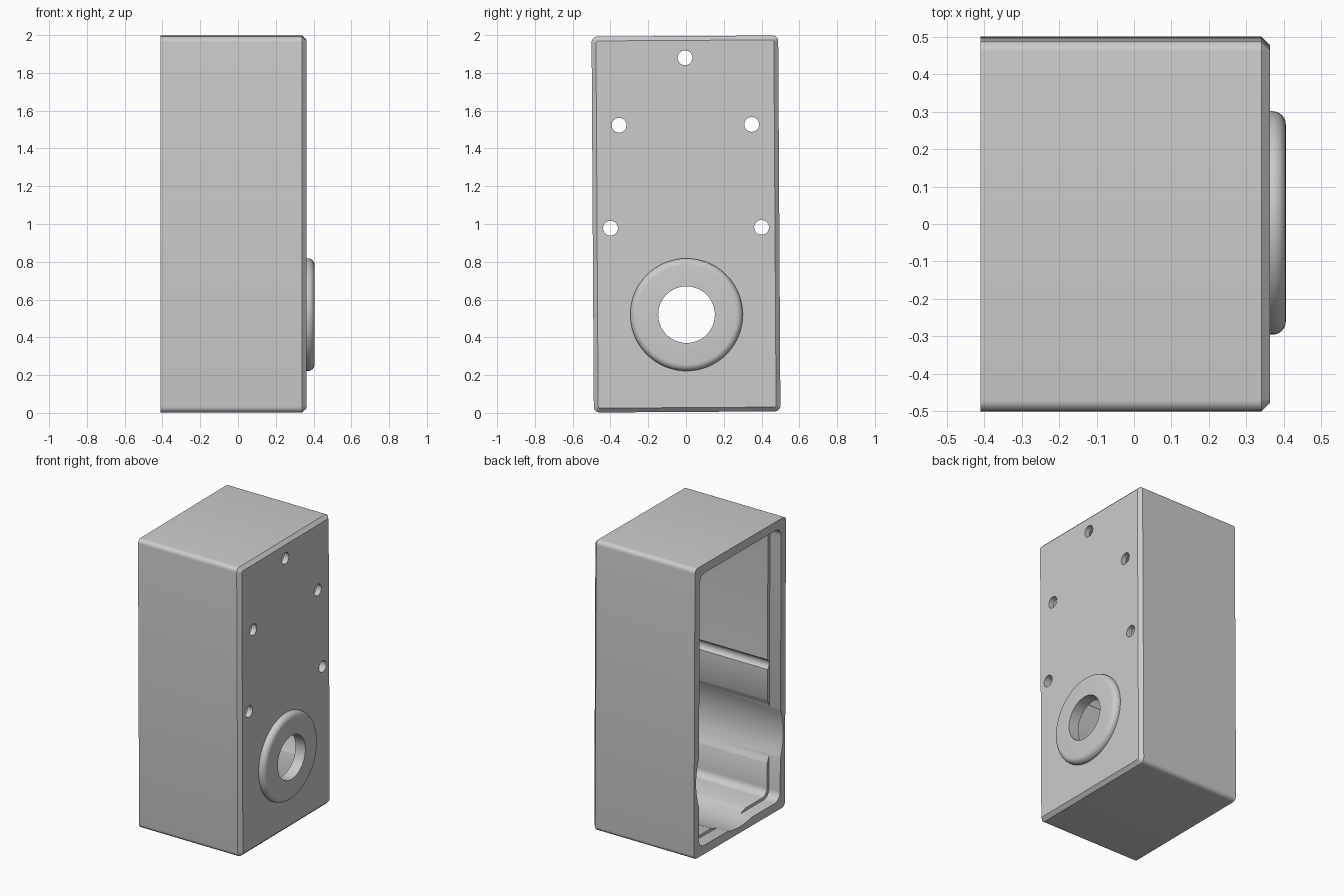
import bpy, bmesh, math
from mathutils import Matrix, Vector

cube = bpy.data.objects.get("Cube")
if cube:
    bpy.data.objects.remove(cube)

grey = bpy.data.materials.new("plain_grey")
grey.use_nodes = True
colour = (0.6, 0.6, 0.6, 1)
grey.diffuse_color = colour
grey.node_tree.nodes["Principled BSDF"].inputs["Base Color"].default_value = colour

MID_Z = 1.0      # centre height of the box
BORE_Z = 0.52    # centre height of the round port


def rounded_rect(half_y, half_z, radius, steps=6):
    """Outline in the y-z plane around the box centre."""
    points = []
    for corner, (sy, sz) in enumerate([(1, 1), (-1, 1), (-1, -1), (1, -1)]):
        for i in range(steps + 1):
            a = (corner + i / steps) * math.pi / 2
            points.append((sy * (half_y - radius) + radius * math.cos(a),
                           MID_Z + sz * (half_z - radius) + radius * math.sin(a)))
    return points


def circle(y, z, radius, steps=64):
    turn = 2 * math.pi / steps
    return [(y + radius * math.cos(i * turn), z + radius * math.sin(i * turn))
            for i in range(steps)]


def loft(name, sections):
    """Solid through matching outlines, each given as (x, outline)."""
    bm = bmesh.new()
    rings = [[bm.verts.new((x, y, z)) for y, z in outline] for x, outline in sections]
    for a, b in zip(rings, rings[1:]):
        for i in range(len(a)):
            j = (i + 1) % len(a)
            bm.faces.new((a[i], a[j], b[j], b[i]))
    bm.faces.new(rings[0][::-1])
    bm.faces.new(rings[-1])
    bmesh.ops.recalc_face_normals(bm, faces=bm.faces)
    mesh = bpy.data.meshes.new(name)
    bm.to_mesh(mesh)
    bm.free()
    mesh.materials.append(grey)
    obj = bpy.data.objects.new(name, mesh)
    bpy.context.collection.objects.link(obj)
    return obj


def combine(target, other, operation):
    mod = target.modifiers.new(operation.title(), "BOOLEAN")
    mod.operation = operation
    mod.solver = "EXACT"
    mod.object = other
    bpy.ops.object.select_all(action="DESELECT")
    bpy.context.view_layer.objects.active = target
    target.select_set(True)
    bpy.ops.object.modifier_apply(modifier=mod.name)
    bpy.data.objects.remove(other)


# Outer shell with a chamfer around the closed face
full = rounded_rect(0.494, 0.995, 0.03)
shell = loft("speaker_box_shell", [
    (-0.41, full), (0.34, full), (0.363, rounded_rect(0.471, 0.972, 0.012))])

# Raised port ring with a rounded outer edge
fillet = 0.035
ring = [(0.34, circle(0, BORE_Z, 0.298))]
for i in range(7):
    a = i / 6 * math.pi / 2
    ring.append((0.405 - fillet + fillet * math.sin(a),
                 circle(0, BORE_Z, 0.298 - fillet + fillet * math.cos(a))))
combine(shell, loft("port_ring", ring), "UNION")

# Main cavity, wider lid recess and round chamber
cavity = rounded_rect(0.42, 0.915, 0.05)
recess = rounded_rect(0.442, 0.935, 0.06)
chamber = circle(0, BORE_Z, 0.473, 96)
for name, start, end, outline in [
        ("cavity_cutter", -0.5, 0.325, cavity),
        ("recess_cutter", -0.51, -0.325, recess),
        ("chamber_cutter", -0.52, 0.33, chamber)]:
    combine(shell, loft(name, [(start, outline), (end, outline)]), "DIFFERENCE")

# Port bore and screw holes
holes = [(0, BORE_Z, 0.15), (0, 1.88, 0.039)]
for side in (-1, 1):
    holes += [(side * 0.351, 1.525, 0.039), (side * 0.4, 0.98, 0.039)]
for y, z, radius in holes:
    outline = circle(y, z, radius, 48)
    combine(shell, loft("hole_cutter", [(-0.53, outline), (0.5, outline)]), "DIFFERENCE")

# Slight lean of the whole box
pivot = Vector((0, 0, MID_Z))
shell.data.transform(Matrix.Translation(pivot) @ Matrix.Rotation(0.006, 4, "X")
                     @ Matrix.Translation(-pivot))

bpy.ops.object.select_all(action="DESELECT")
bpy.context.view_layer.objects.active = shell
shell.select_set(True)
bpy.ops.object.shade_smooth_by_angle(angle=math.radians(30))
